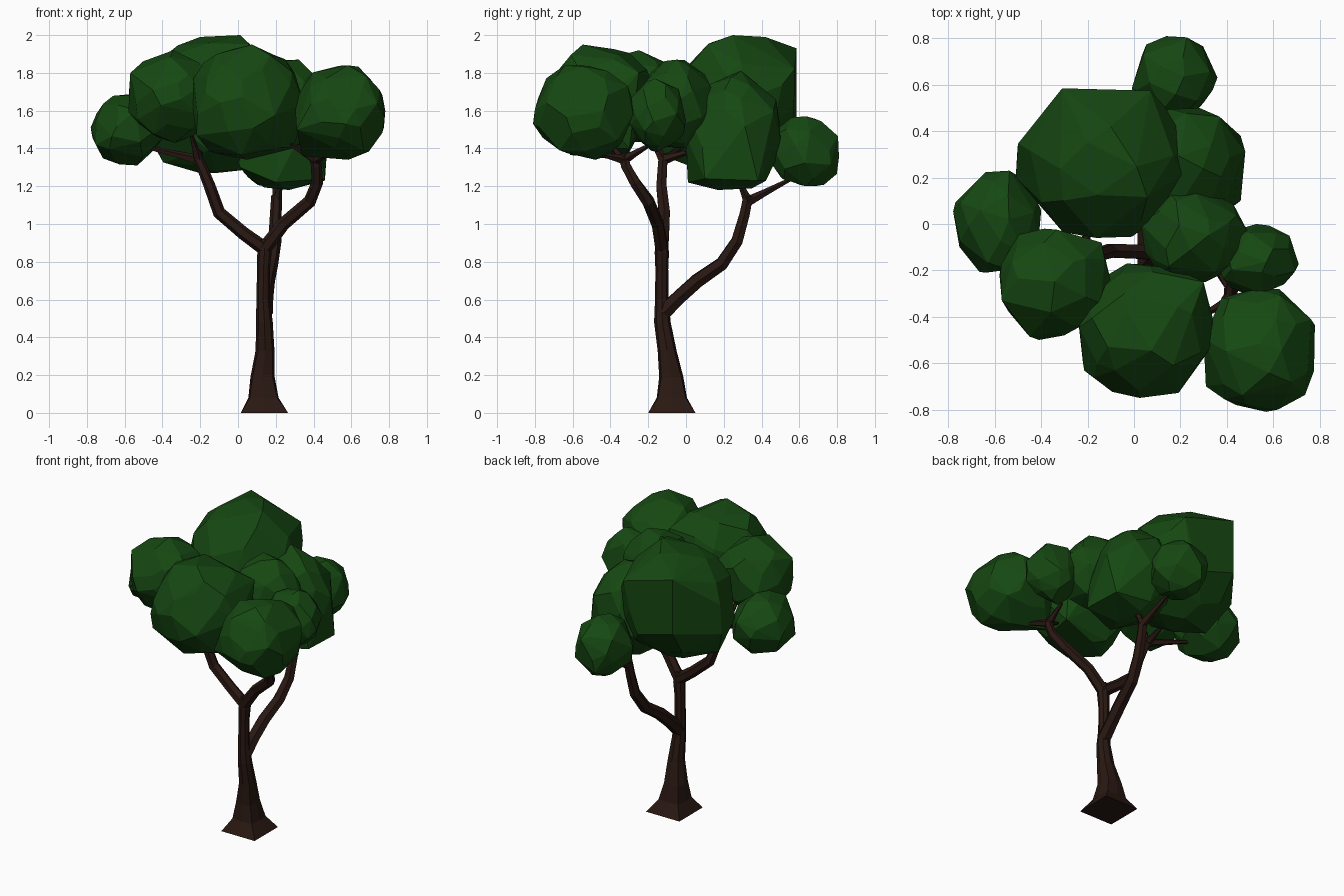
import bpy, bmesh, math, random
from mathutils import Vector

if "Cube" in bpy.data.objects:
    bpy.data.objects.remove(bpy.data.objects["Cube"])

random.seed(7)

def material(name, rgb):
    m = bpy.data.materials.new(name)
    m.diffuse_color = (*rgb, 1)
    m.use_nodes = True
    m.node_tree.nodes["Principled BSDF"].inputs["Base Color"].default_value = m.diffuse_color
    return m

BARK = material("bark", (0.022, 0.009, 0.006))
LEAF = material("leaf", (0.008, 0.065, 0.006))

def finish(bm, name, mat):
    bmesh.ops.recalc_face_normals(bm, faces=bm.faces)
    me = bpy.data.meshes.new(name)
    bm.to_mesh(me)
    bm.free()
    me.materials.append(mat)
    ob = bpy.data.objects.new(name, me)
    bpy.context.collection.objects.link(ob)

def limb(name, pts, sides=6, square=()):
    """Faceted tube through (x, y, z, radius); square[i] pushes ring i to a square."""
    bm = bmesh.new()
    ps = [Vector(p[:3]) for p in pts]
    rings = []
    for i, p in enumerate(ps):
        d = (ps[min(i + 1, len(ps) - 1)] - ps[max(i - 1, 0)]).normalized()
        if i < len(square):
            d = Vector((0, 0, 1))
        u = Vector((0, 1, 0)).cross(d)
        if u.length < 0.3:
            u = Vector((1, 0, 0)).cross(d)
        u.normalize()
        v = d.cross(u)
        ring = []
        for k in range(sides):
            a = 2 * math.pi * k / sides
            r = pts[i][3]
            if i < len(square) and k % 2:
                r *= 1 + 0.414 * square[i]
            ring.append(bm.verts.new(p + r * (math.cos(a) * u + math.sin(a) * v)))
        rings.append(ring)
    for a, b in zip(rings, rings[1:]):
        for k in range(sides):
            n = (k + 1) % sides
            bm.faces.new((a[k], a[n], b[n], b[k]))
    bm.faces.new(rings[0])
    bm.faces.new(rings[-1])
    finish(bm, name, BARK)

def clump(name, lo, hi, n=46, corners=()):
    """Irregular faceted foliage ball filling the box lo..hi, plus jutting corners."""
    pts = []
    for i in range(n):
        z = 1 - 2 * (i + 0.5) / n
        a = i * 2.39996 + random.uniform(-0.3, 0.3)
        z = max(-1, min(1, z + random.uniform(-0.07, 0.07)))
        r = math.sqrt(1 - z * z)
        pts.append(Vector((r * math.cos(a), r * math.sin(a), z)) * random.uniform(0.93, 1.06))
    for k in range(3):
        a, b = min(p[k] for p in pts), max(p[k] for p in pts)
        for p in pts:
            p[k] = lo[k] + (p[k] - a) / (b - a) * (hi[k] - lo[k])
    bm = bmesh.new()
    for p in pts + list(corners):
        bm.verts.new(p)
    bmesh.ops.convex_hull(bm, input=bm.verts)
    bmesh.ops.delete(bm, geom=[v for v in bm.verts if not v.link_faces], context='VERTS')
    bmesh.ops.dissolve_limit(bm, angle_limit=math.radians(8), verts=bm.verts, edges=bm.edges)
    finish(bm, name, LEAF)

# Trunk with square flared foot
limb("trunk", [(0.14, -0.075, 0, 0.125), (0.135, -0.075, 0.08, 0.08), (0.13, -0.078, 0.19, 0.064),
               (0.143, -0.1, 0.33, 0.05), (0.14, -0.125, 0.48, 0.044), (0.133, -0.128, 0.6, 0.036),
               (0.135, -0.128, 0.76, 0.034), (0.14, -0.128, 0.85, 0.038), (0.145, -0.128, 0.92, 0.028)],
     8, (1, 0.7, 0.4, 0.2, 0))

# Main branches
limb("back_branch", [(0.14, -0.12, 0.53, 0.045), (0.145, -0.04, 0.61, 0.042), (0.155, 0.06, 0.7, 0.041),
                     (0.175, 0.19, 0.79, 0.038), (0.195, 0.27, 0.91, 0.035), (0.2, 0.31, 1.05, 0.031),
                     (0.205, 0.33, 1.15, 0.029)])
limb("left_branch", [(0.14, -0.128, 0.87, 0.038), (0.03, -0.12, 0.95, 0.035), (-0.1, -0.115, 1.06, 0.034),
                     (-0.15, -0.13, 1.2, 0.031), (-0.19, -0.125, 1.3, 0.028), (-0.22, -0.12, 1.36, 0.028)])
limb("right_branch", [(0.14, -0.128, 0.87, 0.038), (0.24, -0.15, 1.0, 0.035), (0.38, -0.2, 1.12, 0.034),
                      (0.42, -0.27, 1.22, 0.031), (0.415, -0.32, 1.31, 0.029), (0.4, -0.33, 1.37, 0.028)])

# Twigs running into the foliage
TWIGS = {
    "back": ((0.205, 0.33, 1.12), [(0.19, 0.56, 1.24), (0.23, 0.27, 1.25)]),
    "left": ((-0.21, -0.12, 1.34), [(-0.5, -0.02, 1.41), (-0.25, -0.2, 1.48), (-0.2, 0.04, 1.39)]),
    "right": ((0.41, -0.33, 1.34), [(0.48, -0.46, 1.37), (0.28, -0.4, 1.42), (0.42, -0.19, 1.42)]),
}
for side, (start, ends) in TWIGS.items():
    for i, end in enumerate(ends):
        mid = Vector(start).lerp(Vector(end), 0.4)
        limb(f"{side}_twig_{i + 1}", [(*start, 0.028), (*mid, 0.019), (*end, 0.01)], 5)

# Foliage clumps
clump("foliage_back_large", (-0.51, -0.06, 1.27), (0.24, 0.58, 2.0), 46,
      [(-0.31, 0.585, 1.93), (-0.31, 0.585, 1.56), (0.07, 0.575, 1.82), (-0.1, 0.42, 1.99)])
clump("foliage_back_right", (-0.02, 0.0, 1.18), (0.48, 0.5, 1.81), 46,
      [(0.46, 0.38, 1.23), (0.46, 0.1, 1.24), (0.01, 0.1, 1.3), (0.2, 0.01, 1.22)])
clump("foliage_far_back", (-0.01, 0.45, 1.2), (0.36, 0.81, 1.57), 36)
clump("foliage_far_left", (-0.78, -0.21, 1.31), (-0.4, 0.23, 1.69), 36)
clump("foliage_left", (-0.58, -0.5, 1.43), (-0.1, -0.02, 1.92), 46,
      [(-0.57, -0.33, 1.8), (-0.14, -0.08, 1.7)])
clump("foliage_front", (-0.24, -0.75, 1.34), (0.35, -0.17, 1.95), 54,
      [(-0.22, -0.6, 1.47), (0.29, -0.3, 1.4), (0.3, -0.25, 1.8)])
clump("foliage_front_right", (0.3, -0.8, 1.34), (0.78, -0.28, 1.84), 46,
      [(0.57, -0.81, 1.53), (0.31, -0.7, 1.5), (0.34, -0.42, 1.36)])
clump("foliage_right", (0.36, -0.31, 1.38), (0.71, 0.0, 1.77), 36)
clump("foliage_middle", (0.03, -0.25, 1.4), (0.49, 0.16, 1.87))
